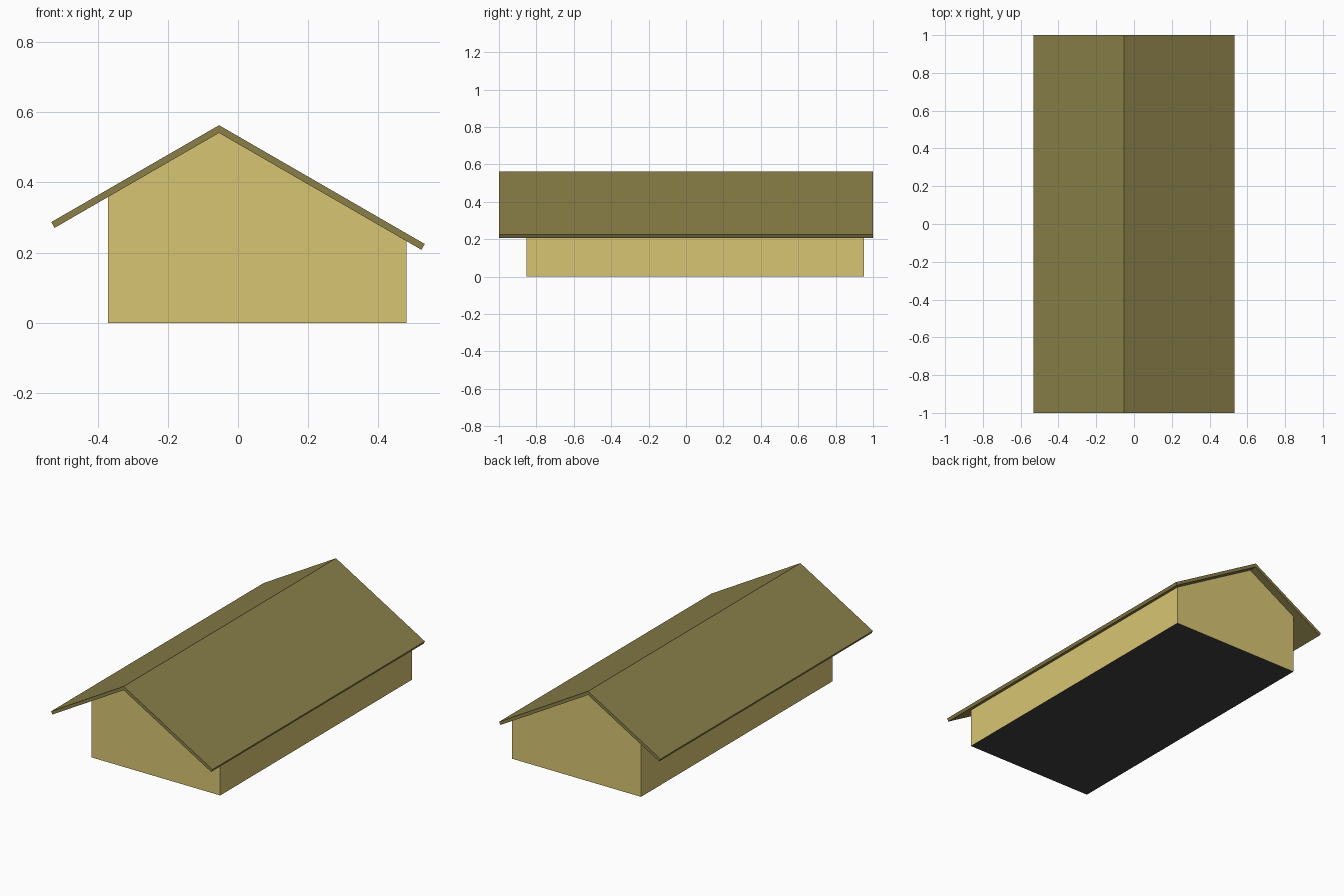
import bpy, bmesh, math

if "Cube" in bpy.data.objects:
    bpy.data.objects.remove(bpy.data.objects["Cube"])

SLOPE = math.tan(math.radians(30))
RIDGE_X, RIDGE_TOP, RIDGE_UNDER = -0.054, 0.563, 0.541


def material(name, color):
    mat = bpy.data.materials.new(name)
    mat.diffuse_color = (*color, 1)
    mat.use_nodes = True
    mat.node_tree.nodes["Principled BSDF"].inputs["Base Color"].default_value = mat.diffuse_color
    return mat


def prism(name, profile, y0, y1, mats):
    """Extrude an x-z profile along y; a second material goes on the face at z = 0."""
    bm = bmesh.new()
    face = bm.faces.new([bm.verts.new((x, y0, z)) for x, z in profile])
    new = bmesh.ops.extrude_face_region(bm, geom=[face])["geom"]
    verts = [v for v in new if isinstance(v, bmesh.types.BMVert)]
    bmesh.ops.translate(bm, vec=(0, y1 - y0, 0), verts=verts)
    bmesh.ops.recalc_face_normals(bm, faces=bm.faces)
    if len(mats) > 1:
        for f in bm.faces:
            if all(abs(v.co.z) < 1e-6 for v in f.verts):
                f.material_index = 1
    me = bpy.data.meshes.new(name)
    bm.to_mesh(me)
    bm.free()
    for m in mats:
        me.materials.append(m)
    ob = bpy.data.objects.new(name, me)
    bpy.context.collection.objects.link(ob)
    return ob


def pitch(x, top):
    """Point on a roof plane that peaks at the ridge with height top."""
    return (x, top - abs(x - RIDGE_X) * SLOPE)


wall_mat = material("wall_yellow", (0.69, 0.56, 0.17))
roof_mat = material("roof_olive", (0.255, 0.212, 0.066))
floor_mat = material("floor_dark", (0.05, 0.05, 0.05))

# House body with gabled ends and a dark underside
prism("walls",
      [(-0.37, 0), (0.48, 0), pitch(0.48, RIDGE_UNDER),
       (RIDGE_X, RIDGE_UNDER), pitch(-0.37, RIDGE_UNDER)],
      -0.853, 0.952, [wall_mat, floor_mat])

# Thin overhanging roof with square-cut eaves
prism("roof",
      [pitch(-0.532, RIDGE_TOP), (RIDGE_X, RIDGE_TOP), pitch(0.532, RIDGE_TOP),
       pitch(0.523, RIDGE_UNDER), (RIDGE_X, RIDGE_UNDER), pitch(-0.523, RIDGE_UNDER)],
      -1, 1, [roof_mat])
